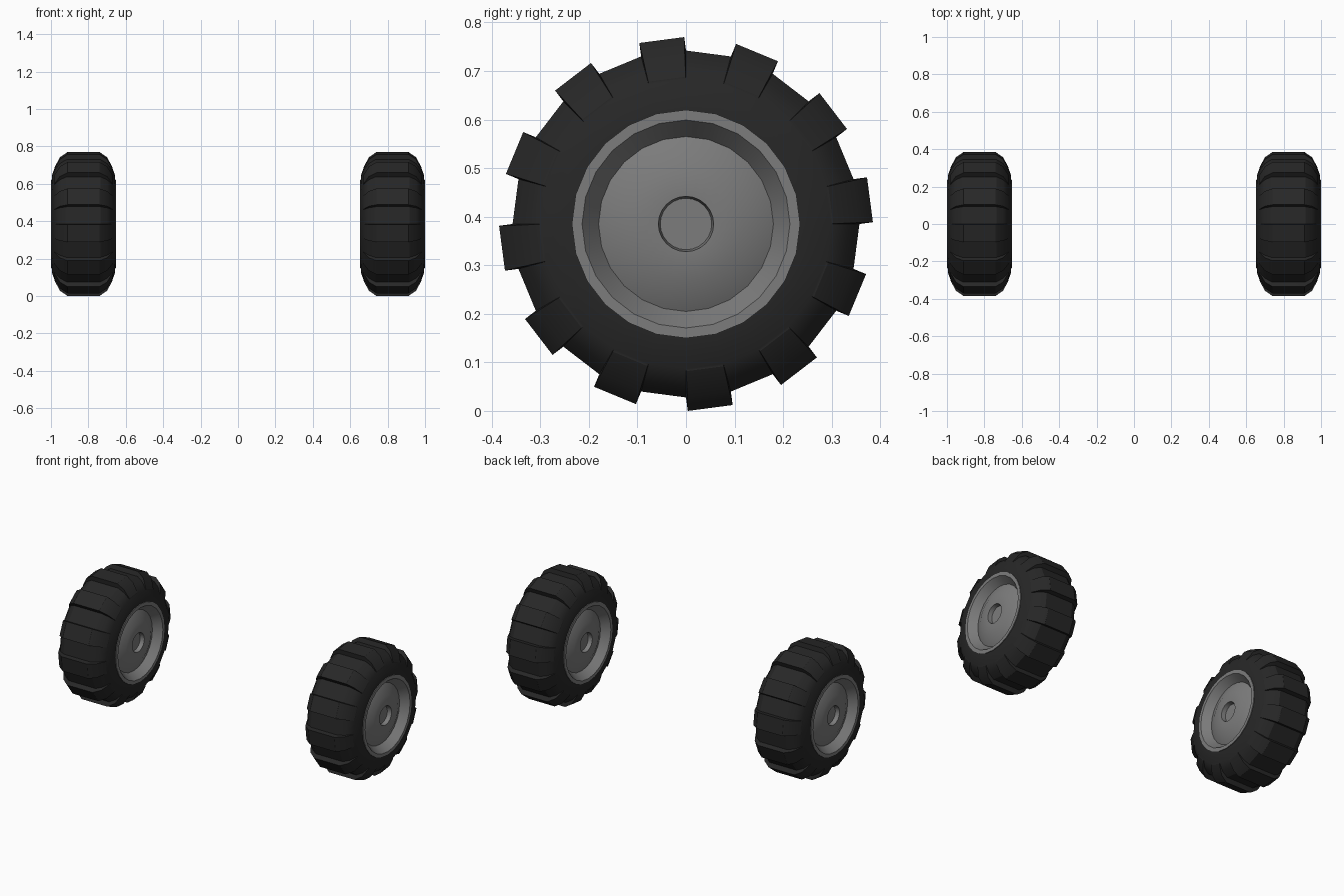
import bpy, bmesh, math
from mathutils import Vector

if "Cube" in bpy.data.objects:
    bpy.data.objects.remove(bpy.data.objects["Cube"])

R = 0.385        # wheel radius, also hub height
CX = 0.826       # wheel offset from the middle
SEG = 24


def material(name, c):
    m = bpy.data.materials.new(name)
    m.diffuse_color = (*c, 1)
    m.use_nodes = True
    m.node_tree.nodes["Principled BSDF"].inputs["Base Color"].default_value = m.diffuse_color
    return m


RUBBER = material("black rubber", (0.02, 0.02, 0.02))
METAL = material("grey metal", (0.2, 0.2, 0.2))


def lathe(profile):
    """Revolve (x, radius) points around the x axis; returns bmesh and faces[segment][strip]."""
    bm = bmesh.new()
    rings = []
    for x, r in profile:
        if r == 0:
            rings.append([bm.verts.new((x, 0, 0))] * SEG)
        else:
            rings.append([bm.verts.new((x, r * math.cos(math.tau * i / SEG),
                                        r * math.sin(math.tau * i / SEG))) for i in range(SEG)])
    faces = []
    for i in range(SEG):
        j = (i + 1) % SEG
        row = []
        for a, b in zip(rings, rings[1:]):
            vs = list(dict.fromkeys((a[i], a[j], b[j], b[i])))
            row.append(bm.faces.new(vs))
        faces.append(row)
    return bm, faces


def finish(bm, name, x, mat):
    bmesh.ops.recalc_face_normals(bm, faces=bm.faces)
    me = bpy.data.meshes.new(name)
    bm.to_mesh(me)
    bm.free()
    me.materials.append(mat)
    ob = bpy.data.objects.new(name, me)
    ob.location = (x, 0, R)
    bpy.context.collection.objects.link(ob)
    bpy.ops.object.select_all(action='DESELECT')
    ob.select_set(True)
    bpy.context.view_layer.objects.active = ob
    bpy.ops.object.shade_smooth_by_angle(angle=math.radians(28))


def tyre(name, x):
    half = [(0.160, 0.225), (0.170, 0.235), (0.167, 0.265), (0.155, 0.298),
            (0.126, 0.335), (0.090, 0.357)]
    bm, faces = lathe(half + [(-a, r) for a, r in reversed(half)])
    bm.normal_update()
    # tread lugs: every second segment raised, tapering into the sidewall
    for i in range(0, SEG, 2):
        t = math.tau * (i + 0.5) / SEG
        out = Vector((0, math.cos(t), math.sin(t)))
        tread = faces[i][3:8]
        res = bmesh.ops.extrude_face_region(bm, geom=tread)
        for v in [g for g in res["geom"] if isinstance(g, bmesh.types.BMVert)]:
            ax = abs(v.co.x)
            lift = 0.028 if ax < 0.1 else 0.022 if ax < 0.14 else 0.005
            v.co += out * lift
            if ax < 0.1:
                v.co.x *= 0.95
        bmesh.ops.delete(bm, geom=[f for f in tread if f.is_valid], context='FACES_ONLY')
    finish(bm, name, x, RUBBER)


def rim(name, x):
    # hub recess, hub disc, dished cone, flange
    half = [(0.135, 0), (0.135, 0.053), (0.160, 0.057), (0.160, 0.117),
            (0.128, 0.180), (0.174, 0.214), (0.174, 0.235), (0.160, 0.235)]
    bm, _ = lathe(half + [(-a, r) for a, r in reversed(half)])
    finish(bm, name, x, METAL)


for side, s in (("left", -1), ("right", 1)):
    tyre(side + "_tyre", s * CX)
    rim(side + "_rim", s * CX)
